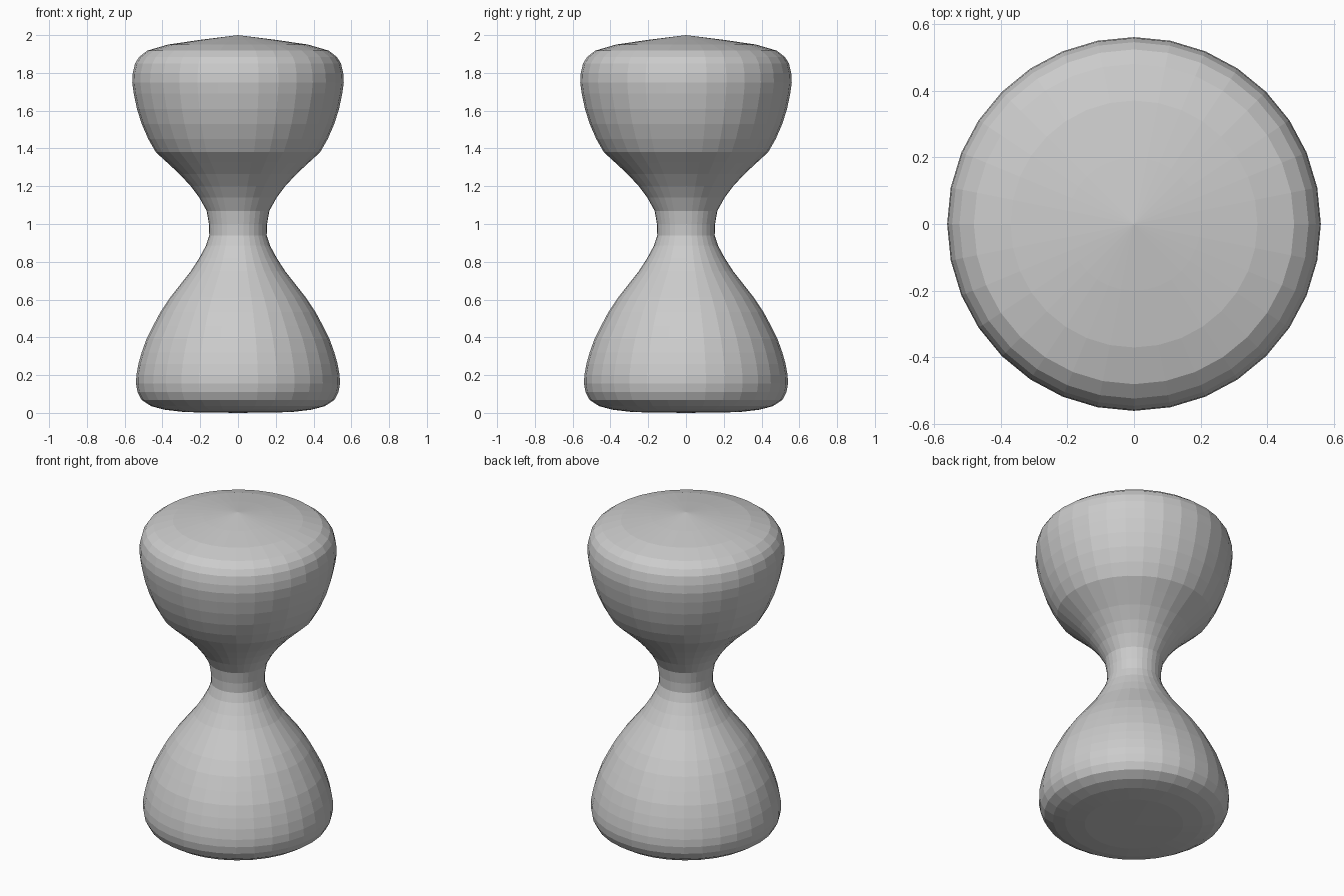
import bpy, bmesh, math

SEGMENTS = 32

# Silhouette from the base centre up to the top peak: (radius, height)
profile = [
    (0, 0), (0.28, 0.004), (0.39, 0.017), (0.46, 0.036), (0.51, 0.068),
    (0.532, 0.11), (0.54, 0.155), (0.538, 0.20), (0.527, 0.26), (0.51, 0.32),
    (0.485, 0.39), (0.45, 0.46), (0.41, 0.535), (0.36, 0.61), (0.305, 0.68),
    (0.25, 0.75), (0.205, 0.82), (0.17, 0.885), (0.152, 0.94), (0.154, 1.0),
    (0.166, 1.07), (0.205, 1.14), (0.25, 1.20), (0.31, 1.265), (0.375, 1.325),
    (0.435, 1.38), (0.475, 1.45), (0.51, 1.53), (0.535, 1.61), (0.552, 1.69),
    (0.56, 1.75), (0.557, 1.80), (0.545, 1.85), (0.523, 1.885), (0.48, 1.918),
    (0.37, 1.95), (0.2, 1.975), (0, 2.0),
]

# Lathe the silhouette into a closed hourglass body
bm = bmesh.new()
verts = [bm.verts.new((r, 0, z)) for r, z in profile]
edges = [bm.edges.new(pair) for pair in zip(verts, verts[1:])]
bmesh.ops.spin(bm, geom=verts + edges, cent=(0, 0, 0), axis=(0, 0, 1),
               angle=math.tau, steps=SEGMENTS, use_merge=False)
bmesh.ops.remove_doubles(bm, verts=bm.verts, dist=0.0005)
bmesh.ops.recalc_face_normals(bm, faces=bm.faces)

mesh = bpy.data.meshes.new("hourglass_body")
bm.to_mesh(mesh)
bm.free()
body = bpy.data.objects.new("hourglass_body", mesh)
bpy.context.collection.objects.link(body)
